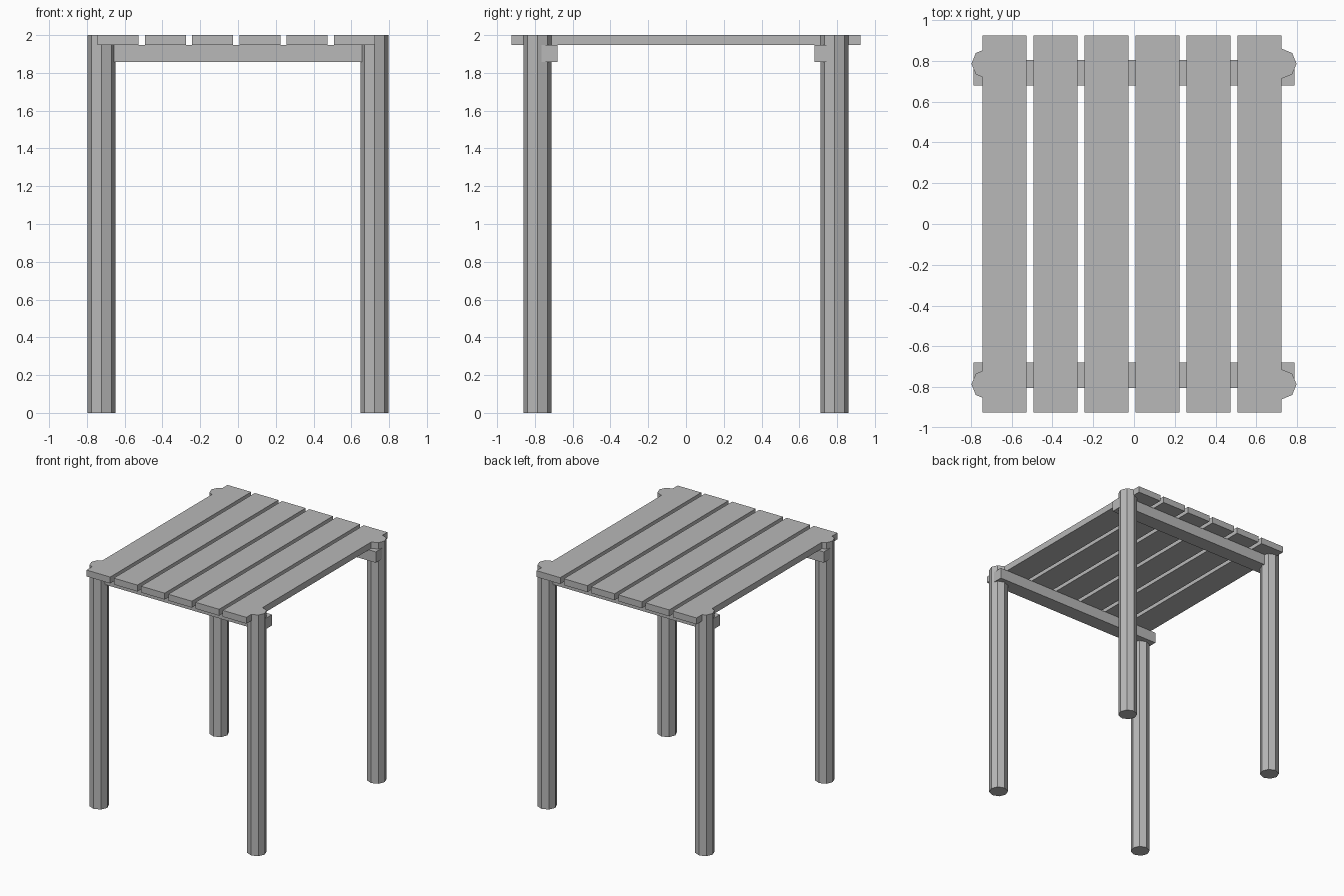
import bpy
import math

default = bpy.data.objects.get("Cube")
if default:
    bpy.data.objects.remove(default, do_unlink=True)

# One plain grey for the whole table
grey = bpy.data.materials.new("plain_grey")
grey.use_nodes = True
colour = (0.48, 0.48, 0.48, 1.0)
grey.diffuse_color = colour
grey.node_tree.nodes["Principled BSDF"].inputs["Base Color"].default_value = colour

TOP = 2.0
SLAT_BOTTOM = 1.947
RAIL_BOTTOM = 1.857
LEG_X, LEG_Y, LEG_RADIUS = 0.723, 0.786, 0.074


def finish(name):
    obj = bpy.context.object
    obj.name = name
    obj.data.materials.append(grey)
    return obj


def box(name, low, high):
    centre = [(a + b) / 2 for a, b in zip(low, high)]
    bpy.ops.mesh.primitive_cube_add(size=1, location=centre)
    obj = finish(name)
    obj.scale = [b - a for a, b in zip(low, high)]
    bpy.ops.object.transform_apply(location=False, rotation=False, scale=True)
    return obj


# Octagonal legs, corners pointing along the axes, flush with the top
for y_name, y_side in (("front", -1), ("back", 1)):
    for x_name, x_side in (("right", -1), ("left", 1)):
        bpy.ops.mesh.primitive_cylinder_add(
            vertices=8, radius=LEG_RADIUS, depth=TOP,
            location=(x_side * LEG_X, y_side * LEG_Y, TOP / 2))
        finish(f"{y_name}_{x_name}_leg")

    # Cross rail under the slats, passing through the legs
    near, far = sorted((y_side * 0.68, y_side * 0.805))
    box(f"{y_name}_rail", (-0.788, near, RAIL_BOTTOM), (0.788, far, SLAT_BOTTOM))

# Six evenly spaced slats
for i in range(6):
    x = -0.743 + 0.25 * i
    box(f"slat_{i + 1}", (x, -0.924, SLAT_BOTTOM), (x + 0.217, 0.924, TOP))
